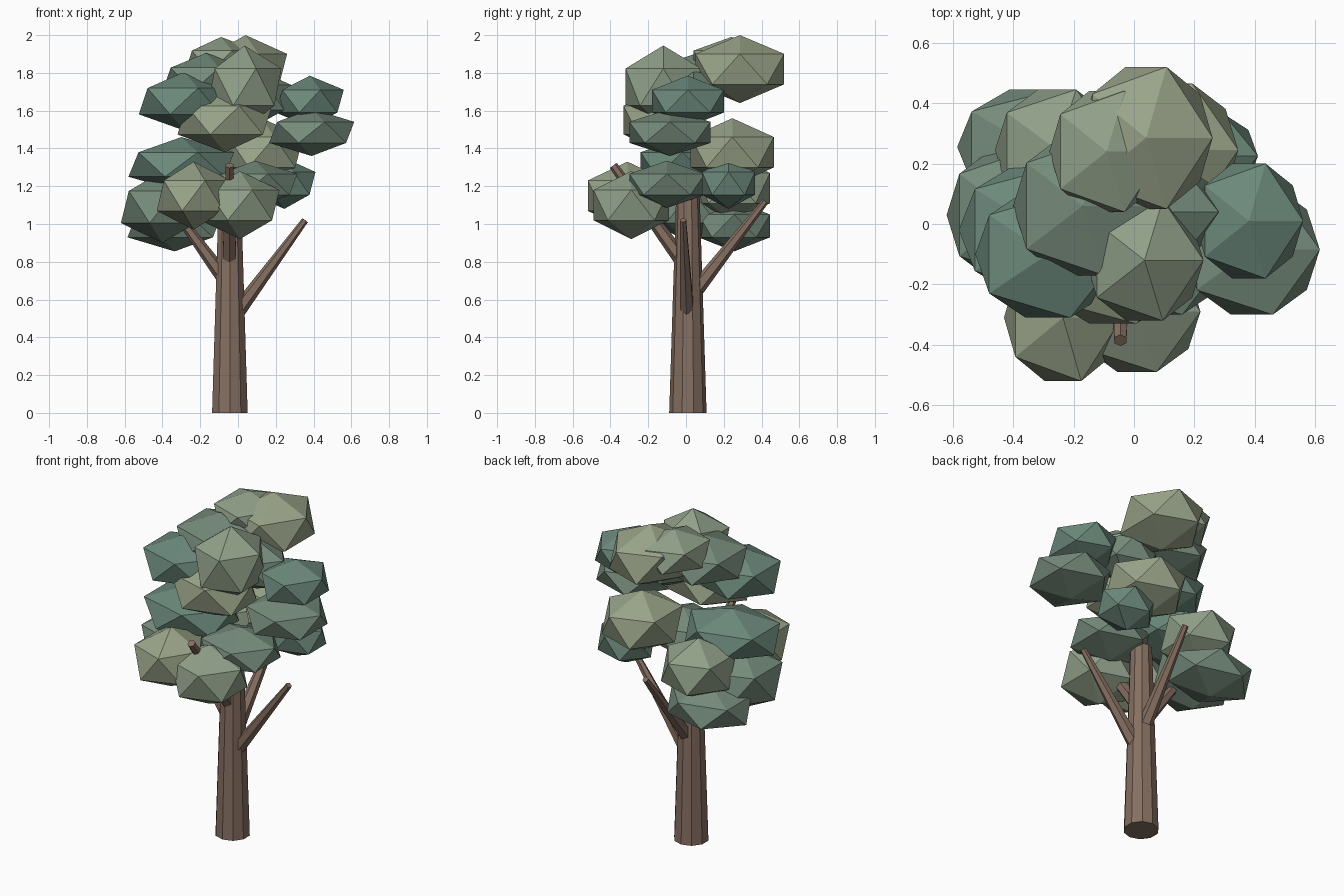
import bpy
from mathutils import Vector


def material(name, rgb):
    m = bpy.data.materials.new(name)
    m.diffuse_color = (*rgb, 1)
    return m


BARK = material("bark", (0.24, 0.16, 0.12))
LEAF = {
    "teal": material("leaf_teal", (0.15, 0.25, 0.20)),
    "green": material("leaf_green", (0.18, 0.26, 0.20)),
    "sage": material("leaf_sage", (0.28, 0.35, 0.25)),
    "olive": material("leaf_olive", (0.32, 0.37, 0.25)),
}


def limb(name, start, end, r0, r1, sides):
    """Tapered flat-sided cylinder between two points."""
    a, b = Vector(start), Vector(end)
    bpy.ops.mesh.primitive_cone_add(vertices=sides, radius1=r0, radius2=r1,
                                    depth=(b - a).length, location=(a + b) / 2)
    ob = bpy.context.object
    ob.rotation_euler = (b - a).to_track_quat('Z', 'Y').to_euler()
    ob.name = name
    ob.data.materials.append(BARK)


def clump(name, centre, half, colour):
    """Icosahedron leaf clump, sized by its half extents."""
    bpy.ops.mesh.primitive_ico_sphere_add(subdivisions=1, radius=1, location=centre)
    ob = bpy.context.object
    ob.scale = (half[0] / 0.894, half[1] / 0.851, half[2])
    ob.name = name
    ob.data.materials.append(LEAF[colour])


# Trunk and branches
limb("trunk", (-0.043, 0.01, 0), (-0.043, 0.01, 1.16), 0.099, 0.062, 10)
limb("branch_right", (0.0, 0.005, 0.54), (0.355, -0.015, 1.02), 0.041, 0.018, 6)
limb("branch_back", (-0.035, 0.06, 0.66), (-0.02, 0.42, 1.12), 0.041, 0.018, 6)
limb("branch_left", (-0.07, 0.01, 0.71), (-0.38, 0.01, 1.13), 0.041, 0.018, 6)
limb("branch_front", (-0.045, -0.03, 0.82), (-0.045, -0.385, 1.31), 0.041, 0.023, 6)

# Leaf clumps: centre, half extents, colour
CLUMPS = [
    ((0.04, 0.285, 1.82), (0.22, 0.235, 0.18), "olive"),
    ((-0.09, 0.24, 1.86), (0.19, 0.20, 0.13), "sage"),
    ((0.035, -0.12, 1.725), (0.195, 0.20, 0.22), "sage"),
    ((-0.07, -0.13, 1.55), (0.25, 0.20, 0.17), "olive"),
    ((-0.285, -0.10, 1.65), (0.24, 0.21, 0.155), "teal"),
    ((-0.17, 0.06, 1.765), (0.23, 0.23, 0.14), "green"),
    ((0.38, 0.01, 1.65), (0.18, 0.19, 0.135), "teal"),
    ((0.39, -0.085, 1.485), (0.225, 0.215, 0.125), "green"),
    ((0.125, 0.245, 1.38), (0.22, 0.22, 0.18), "olive"),
    ((0.245, 0.225, 1.215), (0.165, 0.14, 0.135), "teal"),
    ((0.09, -0.10, 1.21), (0.225, 0.20, 0.125), "green"),
    ((0.01, -0.29, 1.10), (0.21, 0.20, 0.18), "sage"),
    ((-0.235, -0.31, 1.15), (0.195, 0.21, 0.18), "olive"),
    ((-0.30, -0.02, 1.315), (0.28, 0.22, 0.145), "teal"),
    ((-0.40, 0.03, 1.09), (0.22, 0.22, 0.19), "green"),
    ((-0.335, 0.255, 0.99), (0.25, 0.19, 0.135), "green"),
    ((-0.255, 0.245, 1.19), (0.205, 0.20, 0.18), "sage"),
    ((0.095, 0.04, 1.67), (0.185, 0.16, 0.15), "green"),
]
for i, (centre, half, colour) in enumerate(CLUMPS):
    clump(f"leaf_clump_{i + 1}", centre, half, colour)
